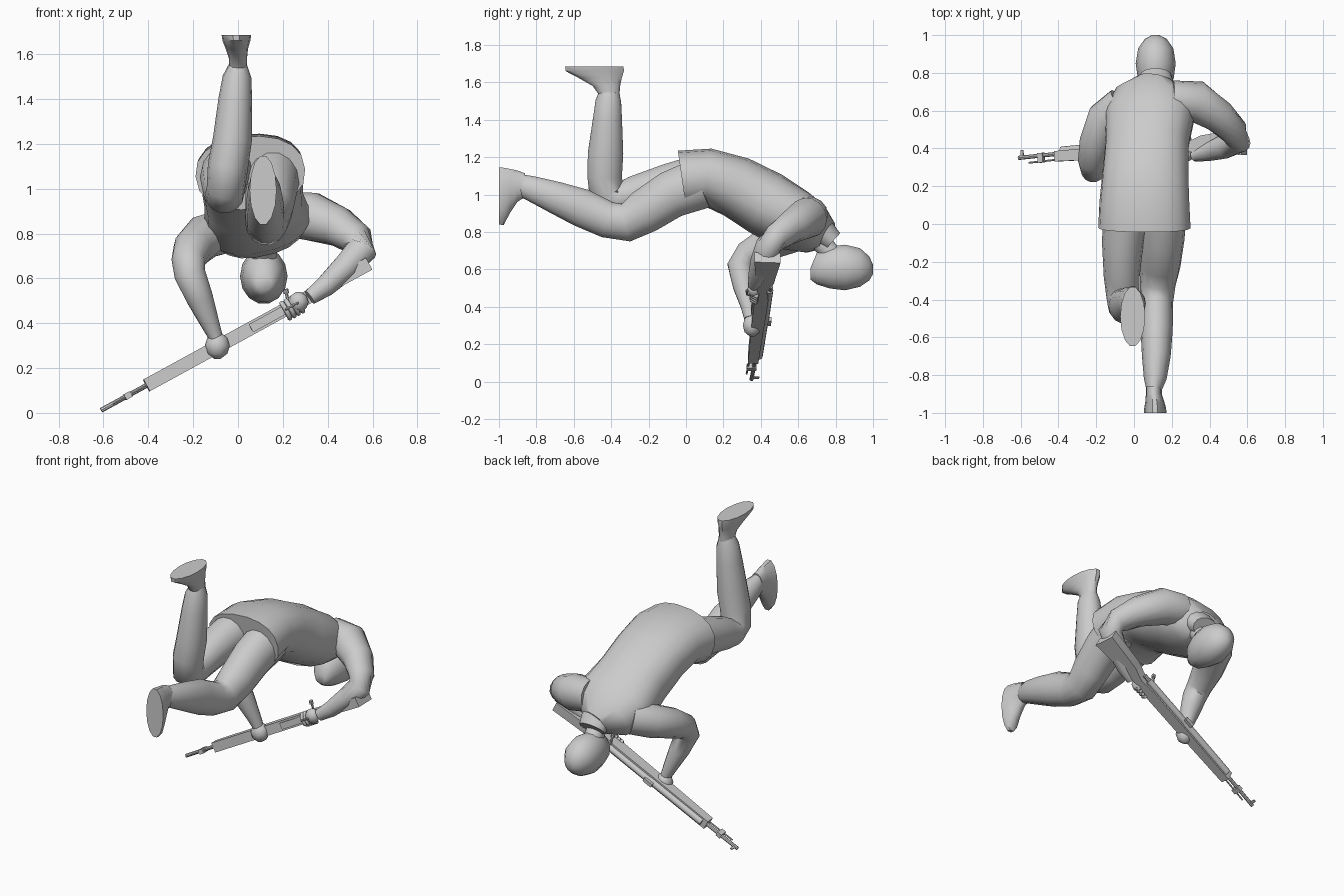
import bpy, bmesh, math
from mathutils import Vector, Matrix

grey = bpy.data.materials.new("plain_grey")
grey.diffuse_color = (0.6, 0.6, 0.6, 1)
X, Y, Z = Vector((1, 0, 0)), Vector((0, 1, 0)), Vector((0, 0, 1))


def finish(name, bm, angle=40):
    bmesh.ops.recalc_face_normals(bm, faces=bm.faces)
    me = bpy.data.meshes.new(name)
    bm.to_mesh(me)
    bm.free()
    me.materials.append(grey)
    me.shade_smooth()
    me.set_sharp_from_angle(angle=math.radians(angle))
    ob = bpy.data.objects.new(name, me)
    bpy.context.collection.objects.link(ob)
    return ob


def loft(name, stations, ref=X, normal=None, sides=14, power=2.0, angle=40):
    """Skin elliptical rings: (x, y, z, side radius, other radius, roll in degrees)."""
    bm = bmesh.new()
    pts = [Vector(s[:3]) for s in stations]
    rings = []
    for i, s in enumerate(stations):
        t = normal or (pts[min(i + 1, len(pts) - 1)] - pts[max(i - 1, 0)]).normalized()
        side = (ref - t * ref.dot(t)).normalized()
        up = side.cross(t)
        roll = math.radians(s[5]) if len(s) > 5 else 0
        a = side * math.cos(roll) + up * math.sin(roll)
        b = up * math.cos(roll) - side * math.sin(roll)
        ring = []
        for k in range(sides):
            c, d = math.cos(2 * math.pi * k / sides), math.sin(2 * math.pi * k / sides)
            c = math.copysign(abs(c) ** (2 / power), c)
            d = math.copysign(abs(d) ** (2 / power), d)
            ring.append(bm.verts.new(pts[i] + a * c * s[3] + b * d * s[4]))
        rings.append(ring)
    for r, q in zip(rings, rings[1:]):
        for k in range(sides):
            n = (k + 1) % sides
            bm.faces.new((r[k], r[n], q[n], q[k]))
    bm.faces.new(rings[0])
    bm.faces.new(rings[-1])
    return finish(name, bm, angle)


# Jacket and neck
loft("jacket", [(.055, -.02, 1.07, .245, .165, 4), (.055, .12, 1.09, .238, .155, 4),
                (.06, .27, 1.04, .228, .165, 4), (.07, .43, .95, .222, .175, 6),
                (.085, .58, .86, .24, .165, 10), (.1, .69, .815, .20, .13, 10),
                (.115, .755, .78, .10, .08, 4)], sides=18, power=2.3, angle=50)
loft("collar", [(.115, .73, .80, .10, .075), (.115, .785, .75, .085, .06)])
loft("neck", [(.115, .70, .77, .06, .055), (.115, .77, .69, .058, .055), (.115, .83, .64, .06, .06)])

# Head
loft("head", [(.115, .665, .575, .035, .03), (.115, .70, .605, .07, .088),
              (.115, .77, .61, .095, .115), (.115, .85, .61, .106, .125),
              (.115, .93, .61, .093, .106), (.115, .98, .605, .058, .066),
              (.115, 1.0, .60, .02, .025)], normal=Y, angle=60)

# Arms
loft("right_arm", [(.20, .66, .89, .10, .10), (.33, .65, .875, .11, .11), (.45, .57, .83, .09, .09),
                   (.53, .49, .775, .075, .075), (.55, .44, .725, .07, .07),
                   (.48, .41, .65, .065, .06), (.39, .38, .565, .048, .048),
                   (.32, .36, .515, .03, .035)], ref=Y, angle=60)
loft("left_arm", [(-.06, .63, .81, .10, .10), (-.15, .56, .785, .10, .10), (-.20, .43, .735, .09, .09),
                  (-.222, .33, .68, .075, .075), (-.215, .29, .62, .07, .07),
                  (-.17, .31, .51, .06, .06), (-.125, .335, .40, .042, .042),
                  (-.10, .345, .34, .032, .035)], angle=60)

# Legs
loft("bent_leg", [(-.04, .08, 1.09, .12, .13), (-.06, -.1, 1.05, .11, .115), (-.065, -.28, 1.0, .095, .1),
                  (-.06, -.37, .975, .088, .085), (-.055, -.425, 1.0, .085, .1),
                  (-.045, -.435, 1.1, .09, .095), (-.025, -.43, 1.22, .087, .097),
                  (-.012, -.42, 1.4, .075, .08), (-.004, -.415, 1.5, .064, .07),
                  (0, -.41, 1.55, .042, .055)], angle=60)
loft("straight_leg", [(.16, .08, 1.06, .12, .14), (.15, -.08, 1.0, .117, .13), (.14, -.22, .91, .106, .122),
                      (.125, -.32, .85, .095, .105), (.12, -.42, .865, .086, .1),
                      (.12, -.56, .93, .085, .105), (.118, -.7, .985, .076, .088),
                      (.112, -.82, 1.03, .06, .07), (.105, -.88, 1.05, .04, .06)], angle=60)

# Feet: ankle down to the flat sole
loft("bent_foot", [(0, -.41, 1.53, .042, .055), (0, -.425, 1.58, .04, .075), (-.005, -.46, 1.625, .05, .12),
                   (-.007, -.488, 1.66, .062, .16), (-.007, -.49, 1.685, .066, .16)], normal=Z)
loft("straight_foot", [(.105, -.86, 1.05, .042, .065), (.105, -.90, 1.045, .042, .085),
                       (.11, -.94, 1.02, .05, .12), (.112, -.975, .99, .058, .157),
                       (.112, -1.0, .993, .06, .157)], normal=-Y)

# Rifle frame: u runs muzzle to butt, v is the sight side, w is across
muzzle = Vector((-.61, .345, .012))
u_axis = (Vector((.575, .44, .66)) - muzzle).normalized()
v_axis = (Y - u_axis * Y.dot(u_axis)).normalized()
w_axis = u_axis.cross(v_axis)


def gun(u, v, w=0.0):
    return muzzle + u_axis * u + v_axis * v + w_axis * w


def plate(name, outline, half, w=0.0):
    """Extrude a (u, v) outline across the rifle."""
    bm = bmesh.new()
    low = [bm.verts.new(gun(u, v, w - half)) for u, v in outline]
    high = [bm.verts.new(gun(u, v, w + half)) for u, v in outline]
    bm.faces.new(low)
    bm.faces.new(high)
    for i in range(len(outline)):
        j = (i + 1) % len(outline)
        bm.faces.new((low[i], low[j], high[j], high[i]))
    return finish(name, bm, 30)


def block(name, u0, u1, v0, v1, half, w=0.0):
    return plate(name, [(u0, v0), (u1, v0), (u1, v1), (u0, v1)], half, w)


def rod(name, a, b, r, sides=8):
    p, q = gun(*a), gun(*b)
    ref = X if abs((q - p).normalized().x) < .7 else Y
    return loft(name, [(*p, r, r), (*q, r, r)], ref=ref, sides=sides)


plate("rifle_stock", [(.23, -.03), (.60, -.04), (.93, -.045), (1.02, -.035), (1.36, -.075),
                      (1.36, .065), (1.12, .045), (1.03, .015), (.93, .03), (.23, .025)], .03)
block("magazine_plate", .76, .98, -.052, -.04, .02)
rod("barrel", (0, .005), (.80, .022), .011)
rod("cleaning_rod", (.06, -.025), (.25, -.02), .005, 6)
rod("upper_guard", (.26, .025), (.66, .028), .022, 10)
rod("receiver", (.66, .032), (1.0, .032), .02, 10)
block("front_sight", .015, .03, .005, .045, .004)
block("barrel_band", .12, .15, -.03, .022, .014)
block("rear_sight", .62, .68, .04, .065, .012)
rod("bolt_handle", (.96, .035, 0), (.98, .02, .065), .007, 6)
rod("bolt_knob", (.978, .02, .06), (.984, .018, .08), .012)
rod("bolt_end", (1.0, .035), (1.04, .035), .012)

# Trigger guard loop
guard = [(.93, -.045), (.94, -.085), (.99, -.09), (1.02, -.04)]
for i, (a, b) in enumerate(zip(guard, guard[1:])):
    rod("trigger_guard_%d" % (i + 1), a, b, .006, 6)


# Hands: palm with four curled fingers
def hand(name, c, rx, ry, rz):
    rows = [(-.98, .25), (-.6, .8), (0, 1), (.6, .8), (.98, .25)]
    loft(name + "_palm", [(c[0], c[1], c[2] + rz * h, rx * k, ry * k) for h, k in rows],
         normal=Z, sides=10, angle=60)


hand("left_hand", (-.092, .353, .30), .056, .052, .06)
hand("right_hand", (.27, .365, .495), .045, .038, .045)
for i in range(4):
    u = .935 + i * .022
    p = [gun(u, -.03, -.045), gun(u, -.06, -.03), gun(u, -.065, .01), gun(u, -.04, .035)]
    loft("right_finger_%d" % (i + 1), [(*q, .011, .011) for q in p], ref=u_axis, sides=6, angle=70)
